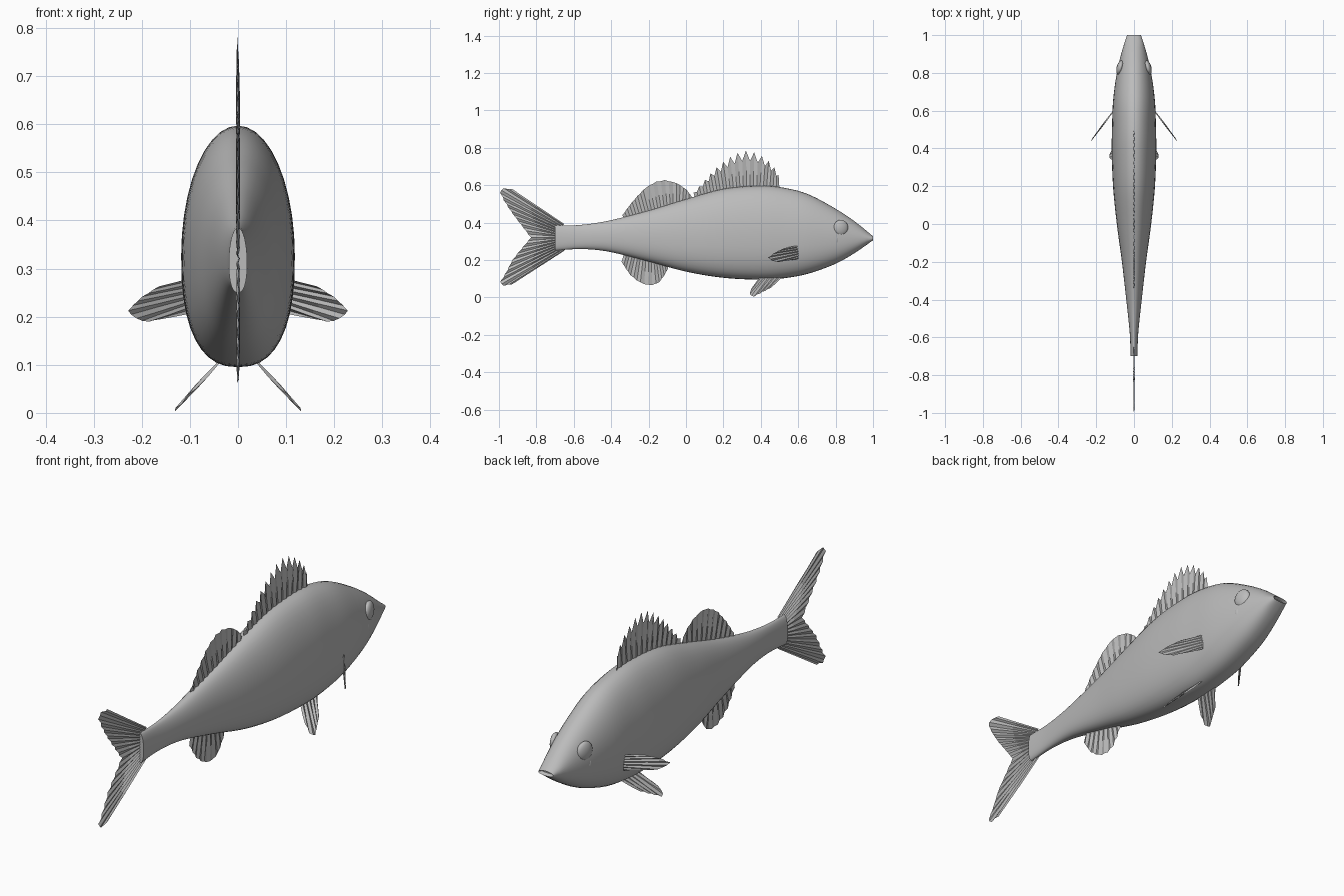
import bpy, bmesh, math
from mathutils import Vector

if "Cube" in bpy.data.objects:
    bpy.data.objects.remove(bpy.data.objects["Cube"])

grey = bpy.data.materials.new("fish grey")
grey.diffuse_color = (0.5, 0.5, 0.5, 1)
grey.use_nodes = True
grey.node_tree.nodes["Principled BSDF"].inputs["Base Color"].default_value = grey.diffuse_color


def finish(name, bm, angle=None):
    bmesh.ops.recalc_face_normals(bm, faces=bm.faces)
    me = bpy.data.meshes.new(name)
    bm.to_mesh(me)
    bm.free()
    me.materials.append(grey)
    ob = bpy.data.objects.new(name, me)
    bpy.context.collection.objects.link(ob)
    if angle:
        bpy.ops.object.select_all(action='DESELECT')
        ob.select_set(True)
        bpy.context.view_layer.objects.active = ob
        bpy.ops.object.shade_smooth_by_angle(angle=math.radians(angle))
    return ob


# Body stations: y, top z, bottom z, half width
stations = [(-.70, .385, .250, .019), (-.60, .385, .258, .021), (-.50, .395, .256, .030),
            (-.40, .413, .242, .041), (-.20, .464, .192, .064), (0, .525, .138, .091),
            (.20, .580, .105, .111), (.40, .597, .095, .118), (.52, .587, .102, .116),
            (.65, .553, .126, .111), (.80, .474, .180, .091), (.90, .408, .236, .068),
            (.97, .352, .284, .047), (1.0, .327, .306, .037)]


def station(y):
    """Smooth interpolation of the body stations (Hermite)."""
    n = len(stations)
    i = max(0, min(n - 2, sum(s[0] <= y for s in stations) - 1))
    a, b = stations[i], stations[i + 1]
    p, q = stations[max(i - 1, 0)], stations[min(i + 2, n - 1)]
    h = b[0] - a[0]
    t = (y - a[0]) / h
    out = []
    for k in (1, 2, 3):
        m0 = (b[k] - p[k]) / (b[0] - p[0]) * h
        m1 = (q[k] - a[k]) / (q[0] - a[0]) * h
        out.append((2*t**3 - 3*t**2 + 1) * a[k] + (t**3 - 2*t**2 + t) * m0
                   + (3*t**2 - 2*t**3) * b[k] + (t**3 - t**2) * m1)
    return out


# Body: egg-shaped rings, fuller at the belly
SEG = 40
bm = bmesh.new()
rings = []
ys = [-.70 + 1.7 * i / 50 for i in range(51)]
for y in ys + [.985]:
    top, bot, w = station(y)
    if y == .985:                       # mouth opening folds back inside the lips
        top, bot, w = .321, .313, .030
    mid = bot + (top - bot) * .46
    ring = []
    for k in range(SEG):
        a = 2 * math.pi * k / SEG
        c, s = math.cos(a), math.sin(a)
        e = 1 if s >= 0 else .82
        r = (top - mid) if s >= 0 else (mid - bot)
        ring.append(bm.verts.new((w * math.copysign(abs(c) ** e, c), y,
                                  mid + r * math.copysign(abs(s) ** e, s))))
    rings.append(ring)
for r0, r1 in zip(rings, rings[1:]):
    for k in range(SEG):
        bm.faces.new((r0[k], r0[(k + 1) % SEG], r1[(k + 1) % SEG], r1[k]))
bm.faces.new(rings[0])
bm.faces.new(rings[-1])
finish("body", bm, 45)


# Eyes and small cheek bumps
def blob(name, loc, size, tilt):
    for side in (1, -1):
        bm = bmesh.new()
        bmesh.ops.create_uvsphere(bm, u_segments=20, v_segments=12, radius=1)
        label = ("right_" if side > 0 else "left_") + name
        ob = finish(label, bm, 60)
        ob.scale = size
        ob.location = (side * loc[0], loc[1], loc[2])
        ob.rotation_euler = (0, 0, side * tilt)


blob("eye", (.073, .828, .372), (.019, .040, .043), .25)
blob("cheek", (.083, .806, .310), (.008, .010, .025), .25)


def resample(pts, n):
    """n points evenly spaced along a polyline."""
    pts = [Vector(p) for p in pts]
    acc = [0]
    for a, b in zip(pts, pts[1:]):
        acc.append(acc[-1] + (b - a).length)
    out = []
    for i in range(n):
        d = acc[-1] * i / (n - 1)
        j = max(k for k in range(len(pts) - 1) if acc[k] <= d + 1e-9)
        out.append(pts[j].lerp(pts[j + 1], min(1, (d - acc[j]) / (acc[j + 1] - acc[j]))))
    return out


def fin(name, base, edge, rays, place, normal, notch=0, ripple=.004):
    """Pleated sheet from base line to outer edge; odd rays are valleys."""
    n = rays * 2 - 1
    bm = bmesh.new()
    rows = []
    for i, (b, e) in enumerate(zip(resample(base, n), resample(edge, n))):
        if i % 2:
            e = e.lerp(b, notch)
        off = Vector(normal) * (ripple if i % 2 else -ripple)
        rows.append([bm.verts.new(Vector(place(*b.lerp(e, t))) + off * f)
                     for t, f in ((0, .5), (.5, 1), (1, .5))])
    for p, q in zip(rows, rows[1:]):
        for k in (0, 1):
            bm.faces.new((p[k], q[k], q[k + 1], p[k + 1]))
    finish(name, bm)


def flat(y, z):
    return (0, y, z)


def back_line(y0, y1, k, inset):
    return [(y, station(y)[k] + inset)
            for y in [y0 + (y1 - y0) * i / 8 for i in range(9)]]


X = (1, 0, 0)
# Spiny and soft back fins, belly fin, tail
fin("spiny_back_fin", back_line(.05, .50, 0, -.015),
    [(.04, .56), (.09, .615), (.15, .685), (.21, .735), (.27, .773), (.325, .787),
     (.38, .772), (.43, .742), (.47, .70), (.495, .655)], 14, flat, X, .26)
fin("soft_back_fin", back_line(-.33, .03, 0, -.012),
    [(-.34, .44), (-.285, .515), (-.22, .585), (-.16, .62), (-.11, .628),
     (-.05, .612), (0, .58), (.03, .54)], 12, flat, X, .02)
fin("belly_fin", back_line(-.33, -.10, 1, .012),
    [(-.345, .19), (-.30, .12), (-.25, .08), (-.20, .063), (-.15, .072),
     (-.12, .11), (-.095, .155)], 9, flat, X, .03)
fin("tail_fin", [(-.65, .392), (-.69, .36), (-.69, .28), (-.65, .25)],
    [(-.93, .58), (-.985, .585), (-1, .57), (-.97, .51), (-.93, .45), (-.83, .32),
     (-.93, .20), (-.965, .13), (-1, .075), (-.985, .06), (-.93, .07)], 18, flat, X, .02)

# Paired side fins and under fins
for side, label in ((1, "right"), (-1, "left")):
    fin(label + "_side_fin", [(.108, .278), (.108, .205)],
        [(.165, .263), (.205, .238), (.232, .21), (.22, .20), (.195, .188), (.16, .195)], 7,
        lambda x, z: (side * x, .60 - (x - .108) * 1.33, z), (side * .8, .6, 0), .03)
    fin(label + "_under_fin", [(.39, .105), (.51, .105)],
        [(.35, .05), (.34, .02), (.345, .006), (.36, .003), (.45, .05)], 6,
        lambda y, z: (side * (.04 + (.105 - z) * .92), y, z), (side * .7, 0, .7), .03)
